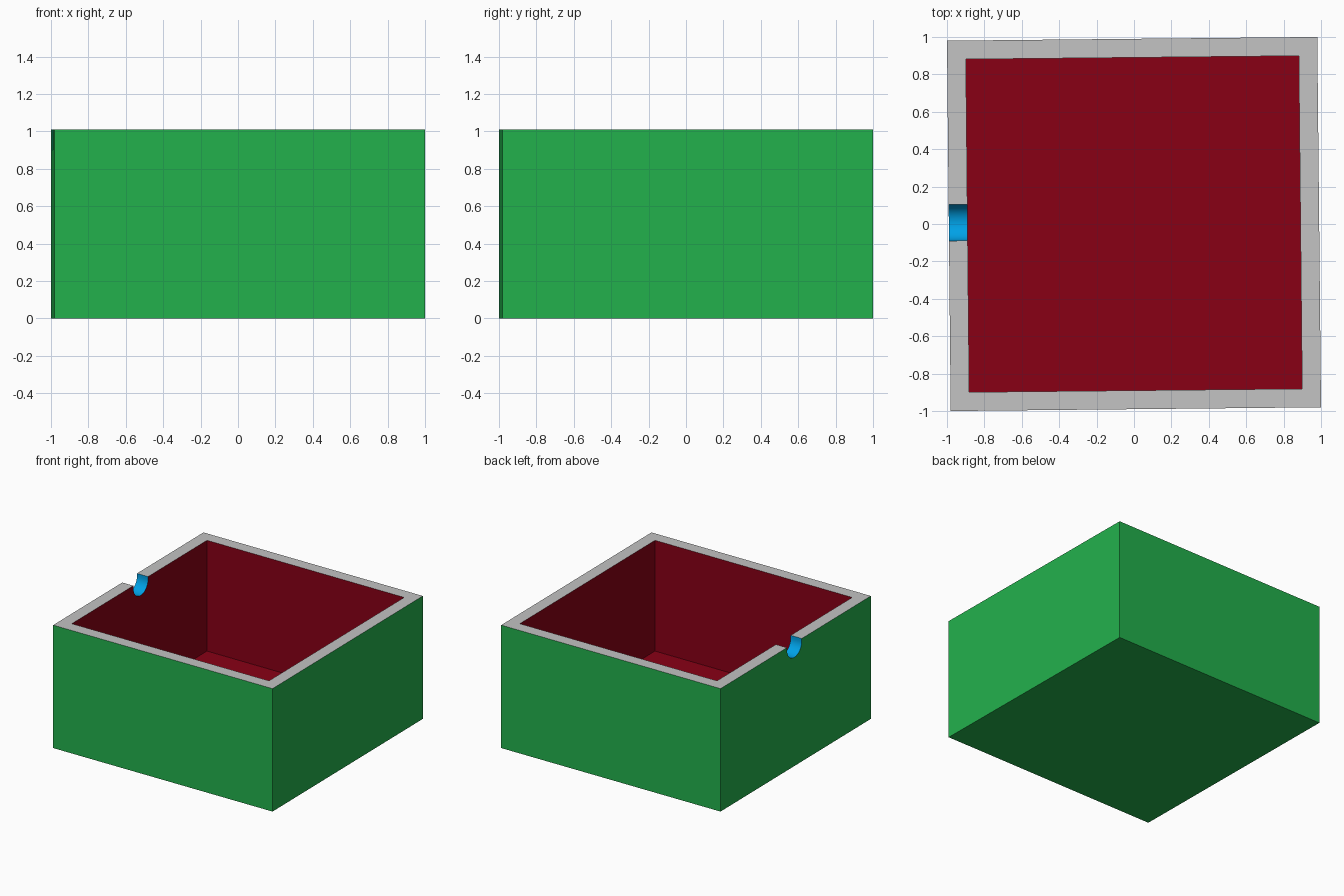
import bpy, math
from mathutils import Matrix

if "Cube" in bpy.data.objects:
    bpy.data.objects.remove(bpy.data.objects["Cube"])

HALF, INNER, HEIGHT, FLOOR = 0.99, 0.89, 1.01, 0.10
NOTCH_Y, NOTCH_R, NOTCH_Z = 0.017, 0.097, 0.99


def srgb(r, g, b):
    lin = lambda c: c / 12.92 if c <= 0.04045 else ((c + 0.055) / 1.055) ** 2.4
    return (lin(r / 255), lin(g / 255), lin(b / 255), 1)


def material(name, rgb):
    m = bpy.data.materials.new(name)
    m.diffuse_color = srgb(*rgb)
    m.use_nodes = True
    m.node_tree.nodes["Principled BSDF"].inputs["Base Color"].default_value = m.diffuse_color
    return m


def block(name, x, y, z):
    """Box from (min, max) ranges."""
    bpy.ops.mesh.primitive_cube_add(size=1)
    o = bpy.context.object
    o.name = name
    o.data.transform(Matrix.Translation([(a + b) / 2 for a, b in (x, y, z)])
                     @ Matrix.Diagonal([b - a for a, b in (x, y, z)] + [1]))
    return o


def cut(target, cutter):
    mod = target.modifiers.new("cut", 'BOOLEAN')
    mod.operation, mod.solver, mod.object = 'DIFFERENCE', 'EXACT', cutter
    bpy.context.view_layer.objects.active = target
    bpy.ops.object.modifier_apply(modifier=mod.name)
    bpy.data.objects.remove(cutter)


# Open box: outer block, hollow, then a round-bottomed notch in the left wall
box = block("open_box", (-HALF, HALF), (-HALF, HALF), (0, HEIGHT))
cut(box, block("hollow", (-INNER, INNER), (-INNER, INNER), (FLOOR, 1.5)))
nx = (-1.2, -0.7)
cut(box, block("notch_slot", nx, (NOTCH_Y - NOTCH_R, NOTCH_Y + NOTCH_R), (NOTCH_Z, 1.5)))
bpy.ops.mesh.primitive_cylinder_add(vertices=48, radius=NOTCH_R, depth=0.5,
                                    location=(-0.95, NOTCH_Y, NOTCH_Z),
                                    rotation=(0, math.pi / 2, 0))
cut(box, bpy.context.object)

# Colours by face position: outside, rim, inside, notch
me = box.data
me.materials.clear()
for name, rgb in (("green", (34, 177, 76)), ("light grey", (195, 195, 195)),
                  ("dark red", (136, 0, 21)), ("blue", (0, 162, 232))):
    me.materials.append(material(name, rgb))
for p in me.polygons:
    c, n = p.center, p.normal
    reach = max(abs(c.x), abs(c.y))
    if n.z > 0.9 and c.z > HEIGHT - 0.005:
        p.material_index = 1
    elif c.x < -INNER - 0.01 and abs(n.x) < 0.1 and abs(c.y - NOTCH_Y) < NOTCH_R + 0.01 and c.z > 0.8:
        p.material_index = 3
    elif c.z > 0.01 and reach < INNER + 0.01:
        p.material_index = 2
    else:
        p.material_index = 0

# The box sits turned very slightly about the vertical
me.transform(Matrix.Rotation(0.0101, 4, 'Z'))
bpy.context.view_layer.objects.active = box
box.select_set(True)
bpy.ops.object.shade_smooth_by_angle(angle=math.radians(30))
